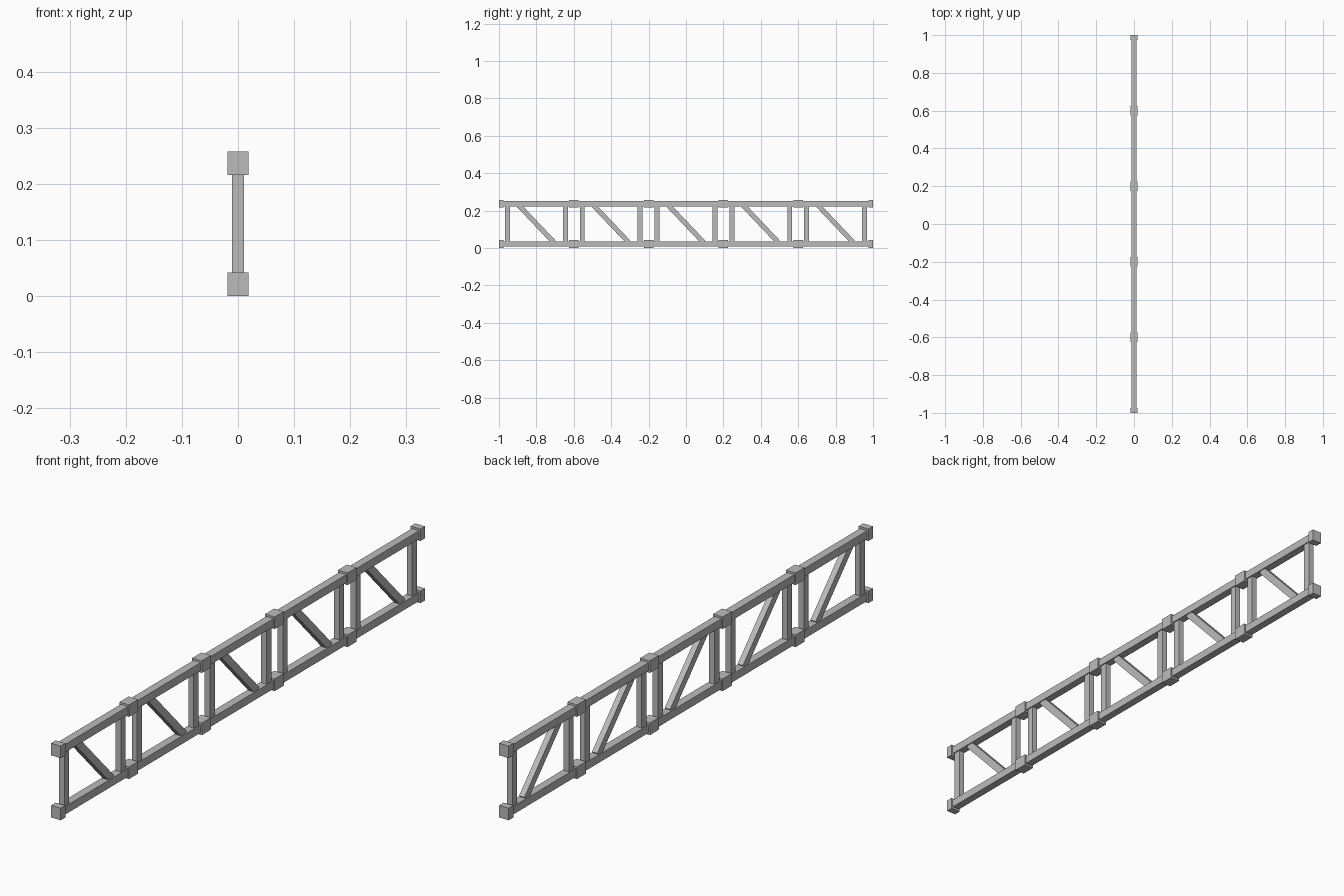
import bpy, math

if "Cube" in bpy.data.objects:
    bpy.data.objects.remove(bpy.data.objects["Cube"], do_unlink=True)

steel = bpy.data.materials.new("grey steel")
steel.use_nodes = True
GREY = (0.5, 0.5, 0.5, 1)
steel.diffuse_color = GREY
steel.node_tree.nodes["Principled BSDF"].inputs["Base Color"].default_value = GREY


def box(name, y, z, size, tilt=0):
    bpy.ops.mesh.primitive_cube_add(size=1, location=(0, y, z), rotation=(tilt, 0, 0))
    ob = bpy.context.object
    ob.name = name
    ob.scale = size
    bpy.ops.object.transform_apply(location=False, rotation=False, scale=True)
    ob.data.materials.append(steel)


MODULE = 0.4
LOW, HIGH = 0.021, 0.237      # chord centre heights
MID = (LOW + HIGH) / 2
BLOCK = 0.042
CAP = 0.025                   # length of each module's end block

for i in range(5):
    centre = (i - 2) * MODULE
    # Chords with a connector block at each end
    for level, z in (("lower", LOW), ("upper", HIGH)):
        box(level + "_chord", centre, z, (0.028, MODULE - 2 * CAP, 0.028))
        for side in (-1, 1):
            box(level + "_connector", centre + side * (MODULE - CAP) / 2, z,
                (0.037, CAP, BLOCK))
    # Upright posts
    for side in (-1, 1):
        box("post", centre + side * 0.155, MID, (0.0205, 0.026, HIGH - LOW - 0.02))
    # Diagonal brace, falling toward the back
    box("diagonal_brace", centre, MID, (0.0205, 0.27, 0.026), -math.radians(46.5))
